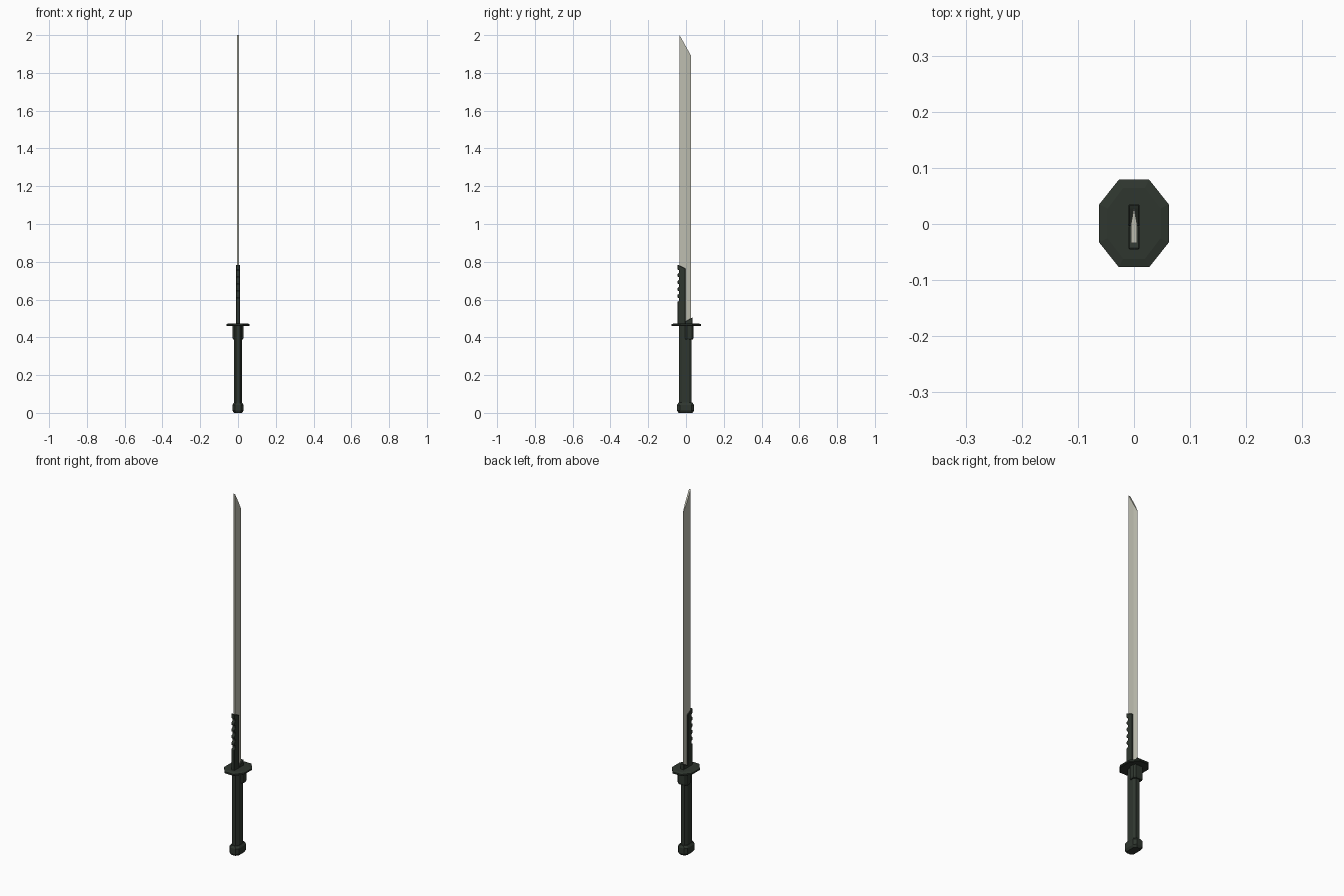
import bpy, bmesh

if "Cube" in bpy.data.objects:
    bpy.data.objects.remove(bpy.data.objects["Cube"])


def material(name, rgb):
    m = bpy.data.materials.new(name)
    m.diffuse_color = (*rgb, 1)
    m.use_nodes = True
    m.node_tree.nodes["Principled BSDF"].inputs["Base Color"].default_value = m.diffuse_color
    return m


DARK = material("dark green black", (0.028, 0.037, 0.028))
STEEL = material("pale steel", (0.52, 0.52, 0.44))


def loft(name, rings, mat):
    """Skin a stack of closed rings of 3D points, capped at both ends."""
    bm = bmesh.new()
    vs = [[bm.verts.new(p) for p in r] for r in rings]
    n = len(vs[0])
    for a, b in zip(vs, vs[1:]):
        for i in range(n):
            j = (i + 1) % n
            bm.faces.new((a[i], a[j], b[j], b[i]))
    bm.faces.new(vs[0][::-1])
    bm.faces.new(vs[-1])
    bmesh.ops.recalc_face_normals(bm, faces=bm.faces[:])
    me = bpy.data.meshes.new(name)
    bm.to_mesh(me)
    bm.free()
    ob = bpy.data.objects.new(name, me)
    bpy.context.collection.objects.link(ob)
    me.materials.append(mat)
    return ob


def octagon(z, x, y0, y1, cx, cy):
    """Rectangle of half width x with corners cut by cx, cy."""
    return [(x, y0 + cy, z), (x, y1 - cy, z), (x - cx, y1, z), (cx - x, y1, z),
            (-x, y1 - cy, z), (-x, y0 + cy, z), (cx - x, y0, z), (x - cx, y0, z)]


def plate(name, profile, x, edge, mat):
    """Extrude a y-z profile across x and soften its rims."""
    ob = loft(name, [[(s, y, z) for y, z in profile] for s in (-x, x)], mat)
    b = ob.modifiers.new("edge", 'BEVEL')
    b.width = edge
    b.segments = 1
    return ob


# Pommel
loft("pommel", [octagon(z, 0.029 - i, -0.047 + i, 0.042 - i, 0.012, 0.014)
                for z, i in ((0, 0.007), (0.012, 0), (0.042, 0), (0.054, 0.007))], DARK)

# Grip
loft("grip", [octagon(z, 0.02, -0.036, 0.03, 0.009, 0.014) for z in (0.04, 0.465)], DARK)

# Collar block under the guard
loft("collar", [octagon(z, 0.029 - i, -0.004, 0.039 - i, 0.008, 0.008)
                for z, i in ((0.388, 0.003), (0.396, 0), (0.465, 0))], DARK)

# Eight sided guard with a raised centre
loft("guard", [octagon(z, 0.062 - i, -0.077 + i, 0.079 - i, 0.035 - i * 0.5, 0.044 - i * 0.5)
               for z, i in ((0.459, 0.004), (0.462, 0), (0.470, 0), (0.474, 0.015))], DARK)

# Blade: flat spine, ridge, sharpened edge and slanted tip
section = [(-0.005, -0.034), (0.005, -0.034), (0.005, 0.002), (0.0006, 0.027),
           (-0.0006, 0.027), (-0.005, 0.002)]
loft("blade", [[(x, y, 0.46) for x, y in section],
               [(x, y, 2.0 - (y + 0.034) * 1.8) for x, y in section]], STEEL)

# Notched spine cover
profile = [(-0.003, 0.468), (-0.003, 0.765), (-0.034, 0.78), (-0.045, 0.785)]
for i in range(5):
    z = 0.748 - i * 0.037
    profile += [(-0.045, z + 0.012), (-0.036, z + 0.006), (-0.036, z - 0.006), (-0.045, z - 0.012)]
profile.append((-0.045, 0.468))
plate("spine_cover", profile, 0.01, 0.002, DARK)

# Small wedge at the foot of the cutting edge
plate("edge_wedge", [(-0.004, 0.468), (0.035, 0.468), (0.035, 0.505), (0.028, 0.502), (-0.004, 0.484)],
      0.01, 0.002, DARK)
